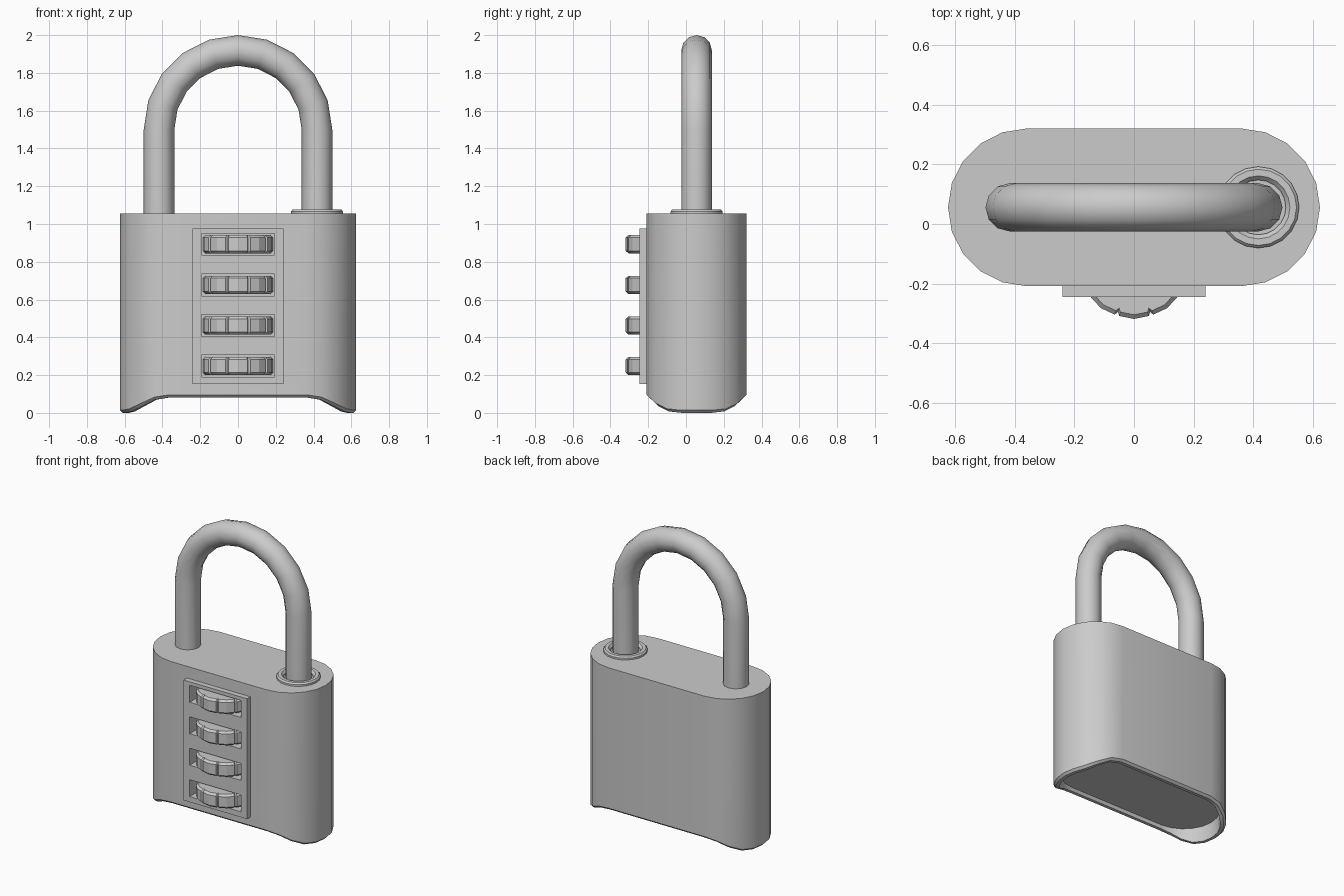
import bpy, bmesh
from math import sin, cos, pi, radians

if "Cube" in bpy.data.objects:
    bpy.data.objects.remove(bpy.data.objects["Cube"])

CY = 0.056                       # depth centre of body and shackle
DIAL_Z = [0.248, 0.463, 0.678, 0.893]


def finish(name, bm, smooth=30):
    bmesh.ops.recalc_face_normals(bm, faces=bm.faces)
    me = bpy.data.meshes.new(name)
    bm.to_mesh(me)
    bm.free()
    ob = bpy.data.objects.new(name, me)
    bpy.context.collection.objects.link(ob)
    bpy.ops.object.select_all(action='DESELECT')
    ob.select_set(True)
    bpy.context.view_layer.objects.active = ob
    if smooth:
        bpy.ops.object.shade_smooth_by_angle(angle=radians(smooth))
    return ob


def loft(name, rings, caps=True, wrap=False, smooth=30):
    """Skin a list of equally sized closed rings."""
    bm = bmesh.new()
    vs = [[bm.verts.new(p) for p in r] for r in rings]
    n = len(rings[0])
    pairs = list(zip(vs, vs[1:]))
    if wrap:
        pairs.append((vs[-1], vs[0]))
    for a, b in pairs:
        for i in range(n):
            j = (i + 1) % n
            bm.faces.new((a[i], a[j], b[j], b[i]))
    if caps and not wrap:
        bm.faces.new(vs[0])
        bm.faces.new(vs[-1])
    return finish(name, bm, smooth)


def add_box(bm, x0, x1, y0, y1, z0, z1):
    vs = bmesh.ops.create_cube(bm, size=1)['verts']
    for v in vs:
        v.co = ((x0 + x1) / 2 + v.co.x * (x1 - x0),
                (y0 + y1) / 2 + v.co.y * (y1 - y0),
                (z0 + z1) / 2 + v.co.z * (z1 - z0))


def stadium(r, zfun):
    """Pill outline with 18 degree steps; zfun gets the step from the end (0..5)."""
    pts = []
    for side in (1, -1):
        for k in range(-5, 6):
            a = k * pi / 10
            pts.append((side * (0.36 + r * cos(a)), CY + side * r * sin(a), zfun(abs(k))))
    return pts


# Body: pill-shaped block with arched lower edge and recessed base
edge = [0.010, 0.010, 0.018, 0.046, 0.080, 0.092]
body = loft("body", [
    stadium(0.265, lambda k: 1.055),
    stadium(0.265, lambda k: edge[k] + 0.004),
    stadium(0.250, lambda k: edge[k] - 0.010),
    stadium(0.228, lambda k: edge[k] - 0.010),
    stadium(0.222, lambda k: 0.105)])

# Raised front panel
bm = bmesh.new()
add_box(bm, -0.24, 0.24, -0.245, -0.20, 0.153, 0.975)
panel = finish("dial_panel", bm, 0)

# Dial windows cut through panel and into body
bm = bmesh.new()
for z in DIAL_Z:
    add_box(bm, -0.194, 0.194, -0.4, -0.13, z - 0.058, z + 0.058)
cutter = finish("window_cutter", bm, 0)
cutter.hide_render = True
for ob in (body, panel):
    m = ob.modifiers.new("windows", 'BOOLEAN')
    m.operation = 'DIFFERENCE'
    m.solver = 'EXACT'
    m.object = cutter
    bpy.context.view_layer.objects.active = ob
    bpy.ops.object.modifier_apply(modifier=m.name)
bpy.data.objects.remove(cutter)


# Number dials: ten grooved facets with chamfered rims
def dial_ring(z, shrink):
    pts = []
    for k in range(10):
        for off, r in ((-15.5, 0.186), (0, 0.189), (15.5, 0.186), (18, 0.174)):
            a = radians(-90 + 36 * k + off)
            rr = min(r - shrink, 0.189)
            pts.append((rr * cos(a), -0.130 + rr * sin(a), z))
    return pts


for i, z in enumerate(DIAL_Z):
    loft(f"dial_{i + 1}", [dial_ring(z - 0.048, 0.014), dial_ring(z - 0.035, 0),
                           dial_ring(z + 0.035, 0), dial_ring(z + 0.048, 0.014)], smooth=20)

# Shackle: round bar swept along an upside-down U
LEG, BAR, ARC_Z = 0.418, 0.081, 1.501
path = [(LEG, 1.0, 0.0)]
path += [(LEG * cos(k * pi / 10), ARC_Z + LEG * sin(k * pi / 10), k * pi / 10) for k in range(11)]
path += [(-LEG, 1.0, pi)]
rings = []
for x, z, a in path:
    ring = []
    for s in range(12):
        t = s * pi / 6
        ring.append((x + BAR * cos(t) * cos(a), CY + BAR * sin(t), z + BAR * cos(t) * sin(a)))
    rings.append(ring)
loft("shackle", rings, smooth=40)

# Collar around the opening leg
profile = [(0.137, 1.04), (0.137, 1.067), (0.128, 1.077), (0.106, 1.077), (0.092, 1.062), (0.092, 1.04)]
loft("shackle_collar", [[(LEG + r * cos(s * pi / 10), CY + r * sin(s * pi / 10), z)
                         for s in range(20)] for r, z in profile], wrap=True)
